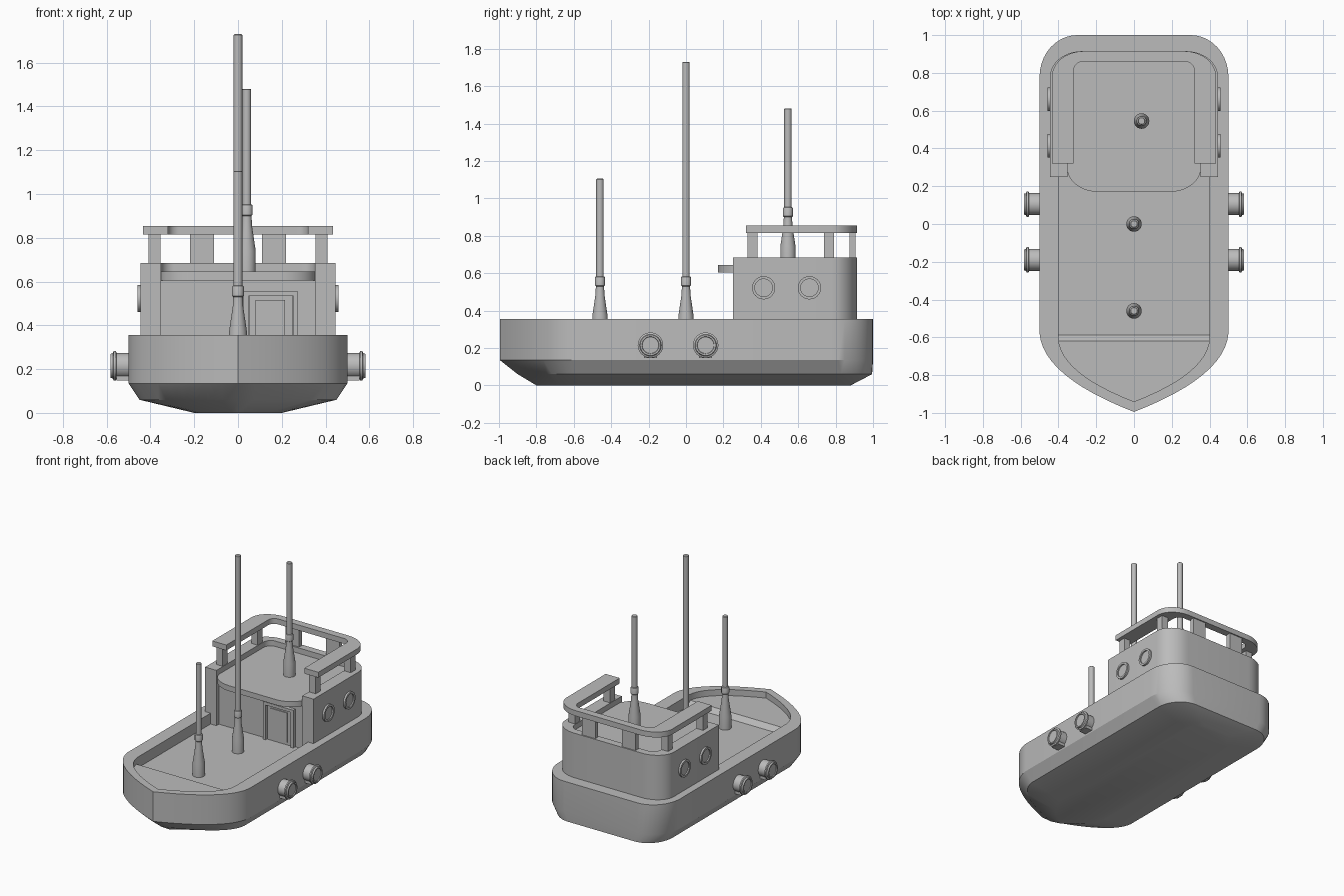
import bpy, bmesh
from math import sin, cos, pi, radians
from mathutils import Vector, Matrix

if "Cube" in bpy.data.objects:
    bpy.data.objects.remove(bpy.data.objects["Cube"])

grey = bpy.data.materials.new("plain_grey")
grey.use_nodes = True
COLOUR = (0.5, 0.5, 0.5, 1)
grey.diffuse_color = COLOUR
grey.node_tree.nodes["Principled BSDF"].inputs["Base Color"].default_value = COLOUR


def finish(name, bm):
    bmesh.ops.recalc_face_normals(bm, faces=bm.faces)
    mesh = bpy.data.meshes.new(name)
    bm.to_mesh(mesh)
    bm.free()
    mesh.materials.append(grey)
    obj = bpy.data.objects.new(name, mesh)
    bpy.context.collection.objects.link(obj)
    bpy.ops.object.select_all(action='DESELECT')
    obj.select_set(True)
    bpy.context.view_layer.objects.active = obj
    bpy.ops.object.shade_smooth_by_angle(angle=radians(30))
    return obj


def loft(name, rings, closed=False, matrix=None):
    """Skin equal-length rings; cap both ends, or join the last to the first."""
    bm = bmesh.new()
    loops = [[bm.verts.new(p) for p in ring] for ring in rings]
    pairs = list(zip(loops, loops[1:]))
    if closed:
        pairs.append((loops[-1], loops[0]))
    for a, b in pairs:
        for i in range(len(a)):
            j = (i + 1) % len(a)
            bm.faces.new((a[i], a[j], b[j], b[i]))
    if not closed:
        bm.faces.new(loops[0])
        bm.faces.new(loops[-1])
    if matrix:
        bm.transform(matrix)
    return finish(name, bm)


def lathe(name, profile, matrix, sides=24, closed=False):
    rings = [[(r * cos(2 * pi * i / sides), r * sin(2 * pi * i / sides), h)
              for i in range(sides)] for r, h in profile]
    return loft(name, rings, closed, matrix)


def box(name, x0, x1, y0, y1, z0, z1):
    ring = [(x0, y0), (x1, y0), (x1, y1), (x0, y1)]
    return loft(name, [[(x, y, z) for x, y in ring] for z in (z0, z1)])


def arc(cx, cy, rx, ry, a0, a1, n=10):
    return [(cx + rx * cos(radians(a0 + (a1 - a0) * i / n)),
             cy + ry * sin(radians(a0 + (a1 - a0) * i / n))) for i in range(n + 1)]


def mirrored(half):
    """Add the -x half to a run of points that goes from front to back."""
    return half + [(-x, y) for x, y in reversed(half) if x > 1e-5]


def bow_curve(w, tip, start, n=12):
    a, c, b = Vector((0, tip)), Vector((w * 0.96, start + (tip - start) * 0.55)), Vector((w, start))
    return [tuple(a * (1 - t) ** 2 + c * 2 * t * (1 - t) + b * t * t)
            for t in [i / n for i in range(n + 1)]]


def boat_ring(w, tip, start, stern, r, z):
    half = bow_curve(w, tip, start) + arc(w - r, stern - r * 1.1, r, r * 1.1, 0, 90)
    return [(x, y, z) for x, y in mirrored(half)]


# Hull with its bulwark and sunken deck
DECK, RIM = 0.275, 0.355
loft("hull", [
    boat_ring(0.20, -0.80, -0.55, 0.88, 0.10, 0),
    boat_ring(0.45, -0.90, -0.57, 0.995, 0.18, 0.06),
    boat_ring(0.50, -0.995, -0.58, 1.0, 0.20, 0.135),
    boat_ring(0.50, -0.995, -0.58, 1.0, 0.20, RIM),
    boat_ring(0.40, -0.94, -0.61, 0.88, 0.10, RIM),
    boat_ring(0.40, -0.94, -0.61, 0.88, 0.10, DECK)])

# Raised foredeck with a sloped rear edge
fore = mirrored(bow_curve(0.40, -0.94, -0.61) + [(0.40, -0.58)])
loft("foredeck", [[(x, y, DECK - 0.01) for x, y in fore],
                  [(x, min(y, -0.62), 0.31) for x, y in fore]])


def u_band(name, w_out, w_in, front, back_out, back_in, r_out, r_in, z0, z1):
    """U-shaped band, open to the front, with rounded rear corners."""
    outer = mirrored([(w_out, front)] + arc(w_out - r_out, back_out - r_out * 0.8, r_out, r_out * 0.8, 0, 90))
    inner = mirrored([(w_in, front)] + arc(w_in - r_in, back_in - r_in, r_in, r_in, 0, 90))
    rings = [[(xo, yo, z0), (xi, yi, z0), (xi, yi, z1), (xo, yo, z1)]
             for (xo, yo), (xi, yi) in zip(outer, inner)]
    return loft(name, rings)


# Cabin walls, bulkhead, roof and the rail on top
WALL_TOP, ROOF = 0.685, 0.645
u_band("cabin_walls", 0.445, 0.352, 0.25, 0.915, 0.86, 0.17, 0.06, DECK - 0.005, WALL_TOP)
box("cabin_bulkhead", -0.355, 0.355, 0.28, 0.87, DECK - 0.005, 0.62)
roof = mirrored(arc(0.19, 0.30, 0.165, 0.13, -90, 0) + [(0.355, 0.87)])
loft("cabin_roof", [[(x, y, z) for x, y in roof] for z in (0.605, ROOF)])
u_band("roof_rail", 0.435, 0.32, 0.32, 0.915, 0.86, 0.17, 0.05, 0.815, 0.855)

for side, s in (("left", 1), ("right", -1)):
    for part, y in (("front", 0.355), ("middle", 0.765)):
        x0, x1 = sorted((s * 0.355, s * 0.408))
        box(f"rail_post_{part}_{side}", x0, x1, y - 0.027, y + 0.027, WALL_TOP - 0.01, 0.82)
    x0, x1 = sorted((s * 0.11, s * 0.22))
    box(f"rail_post_rear_{side}", x0, x1, 0.873, 0.906, WALL_TOP - 0.01, 0.82)

# Cabin door: stepped frame around a flat panel
box("door_panel", 0.05, 0.25, 0.272, 0.285, DECK, 0.54)


def door_frame(name, x0, x1, top, margin, y0):
    box(name + "_side_a", x0, x0 + margin, y0, 0.285, DECK, top)
    box(name + "_side_b", x1 - margin, x1, y0, 0.285, DECK, top)
    box(name + "_top", x0 + margin, x1 - margin, y0, 0.285, top - margin, top)


door_frame("door_frame", 0.025, 0.275, 0.555, 0.022, 0.255)
box("door_inset", 0.08, 0.215, 0.265, 0.285, DECK + 0.02, 0.515)

# Masts: socket, cone, collar and pole
for name, x, y, base, top in (("front_mast", 0, -0.46, DECK, 1.105),
                              ("main_mast", 0, 0, DECK, 1.73),
                              ("rear_mast", 0.04, 0.545, ROOF, 1.48)):
    h = top - base
    profile = [(0.041, -0.005), (0.041, 0.095), (0.024, 0.21), (0.022, 0.255), (0.027, 0.26),
               (0.027, 0.30), (0.025, 0.305), (0.02, 0.308), (0.02, h - 0.003), (0.017, h)]
    lathe(name, profile, Matrix.Translation((x, y, base)))

# Side fittings: hull fairleads and cabin portholes
for side, s in (("left", 1), ("right", -1)):
    turn = Matrix.Rotation(s * pi / 2, 4, 'Y')
    for part, y in (("front", -0.19), ("rear", 0.105)):
        place = Matrix.Translation((s * 0.49, y, 0.215)) @ turn
        lathe(f"hull_fitting_{part}_{side}",
              [(0.058, 0), (0.058, 0.065), (0.068, 0.068), (0.068, 0.078), (0.058, 0.082),
               (0.055, 0.092), (0.046, 0.092), (0.044, 0.086)], place, 32)
        x0, x1 = sorted((s * 0.49, s * 0.555))
        box(f"fitting_foot_{part}_{side}", x0, x1, y - 0.035, y + 0.035, 0.147, 0.19)
    for part, y in (("front", 0.415), ("rear", 0.66)):
        place = Matrix.Translation((s * 0.44, y, 0.522)) @ turn
        lathe(f"porthole_ring_{part}_{side}",
              [(0.062, 0), (0.062, 0.019), (0.047, 0.019), (0.047, 0)], place, 32, True)
        lathe(f"porthole_glass_{part}_{side}", [(0.05, 0), (0.05, 0.01)], place, 32)
